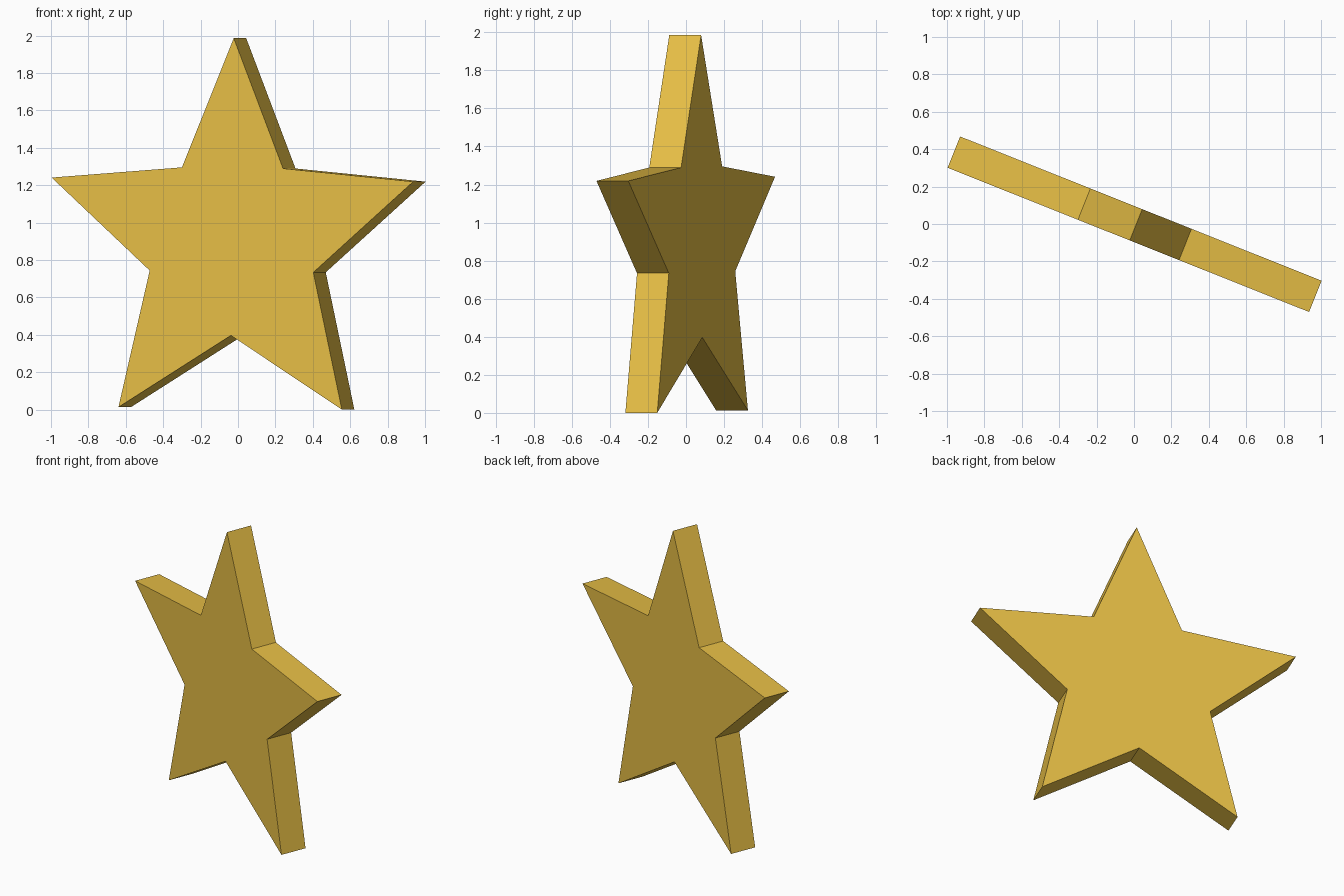
import bpy, bmesh
from math import sin, cos, pi, radians
from mathutils import Matrix

if "Cube" in bpy.data.objects:
    bpy.data.objects.remove(bpy.data.objects["Cube"])

TIP_R, NOTCH_R = 1.094, 0.495   # outer and inner star radii
THICK = 0.18
ROLL, TURN = radians(0.6), radians(-21.75)
CENTRE_Z = TIP_R * cos(pi / 5 - ROLL)

# star outline on the front plane, extruded to the back
bm = bmesh.new()
outline = []
for i in range(10):
    r = NOTCH_R if i % 2 else TIP_R
    a = i * pi / 5 + ROLL
    outline.append(bm.verts.new((r * sin(a), -THICK / 2, r * cos(a))))
face = bm.faces.new(outline)
back = bmesh.ops.extrude_face_region(bm, geom=[face], use_keep_orig=True)
back_verts = [g for g in back["geom"] if isinstance(g, bmesh.types.BMVert)]
bmesh.ops.translate(bm, vec=(0, THICK, 0), verts=back_verts)

# turn the star about the vertical and stand it on its lowest tip
bm.transform(Matrix.Translation((0, 0, CENTRE_Z)) @ Matrix.Rotation(TURN, 4, 'Z'))
bmesh.ops.recalc_face_normals(bm, faces=bm.faces)

mesh = bpy.data.meshes.new("star")
bm.to_mesh(mesh)
bm.free()
star = bpy.data.objects.new("star", mesh)
bpy.context.collection.objects.link(star)

# golden yellow
gold = bpy.data.materials.new("gold")
gold.diffuse_color = (0.80, 0.52, 0.06, 1)
gold.use_nodes = True
gold.node_tree.nodes["Principled BSDF"].inputs["Base Color"].default_value = gold.diffuse_color
mesh.materials.append(gold)
